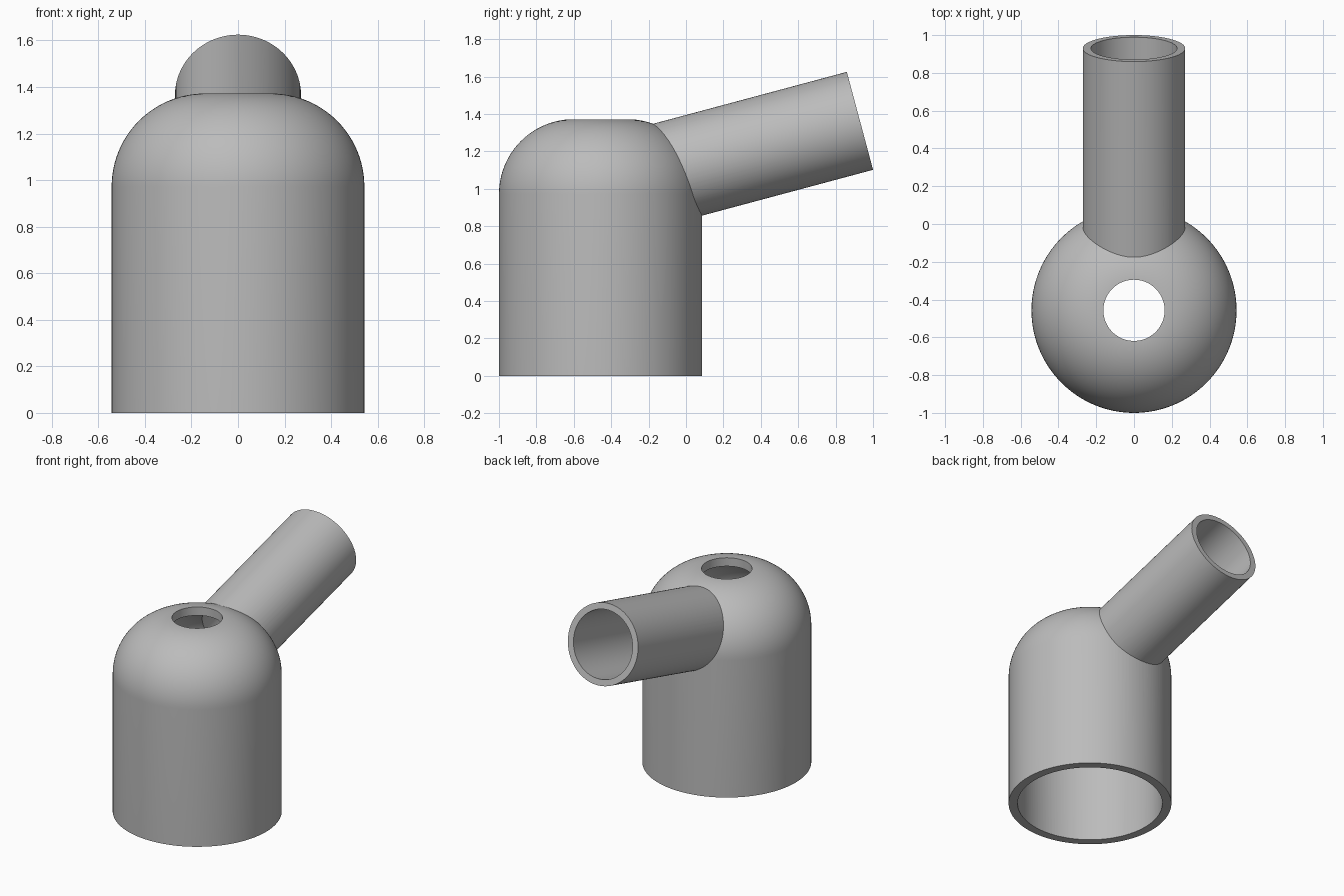
import bpy, bmesh, math
from mathutils import Vector, Matrix

SEGMENTS = 128
BODY_Y = -0.457
BODY_R, BODY_TOP = 0.543, 1.372
FILLET = 0.40
WALL = 0.06
TUBE_R, BORE_R = 0.271, 0.228
TILT = math.radians(15)
TUBE_END = Vector((0, 0.93, 1.363))
TUBE_DIR = Vector((0, math.cos(TILT), math.sin(TILT)))
TUBE_LEN = 1.17

cube = bpy.data.objects.get("Cube")
if cube:
    bpy.data.objects.remove(cube)

grey = bpy.data.materials.new("plain grey")
grey.use_nodes = True
colour = (0.5, 0.5, 0.5, 1)
grey.diffuse_color = colour
grey.node_tree.nodes["Principled BSDF"].inputs["Base Color"].default_value = colour


def finish(name, bm):
    bmesh.ops.remove_doubles(bm, verts=bm.verts, dist=1e-5)
    bmesh.ops.recalc_face_normals(bm, faces=bm.faces)
    mesh = bpy.data.meshes.new(name)
    bm.to_mesh(mesh)
    bm.free()
    mesh.materials.append(grey)
    obj = bpy.data.objects.new(name, mesh)
    bpy.context.collection.objects.link(obj)
    return obj


def domed_solid(name, radius, bottom, top, fillet):
    """Upright cylinder with a rounded top edge."""
    flat = radius - fillet
    profile = [(0, bottom), (radius, bottom)]
    for i in range(25):
        a = math.pi / 2 * i / 24
        profile.append((flat + fillet * math.cos(a), top - fillet + fillet * math.sin(a)))
    profile.append((0, top))
    bm = bmesh.new()
    verts = [bm.verts.new((r, BODY_Y, z)) for r, z in profile]
    edges = [bm.edges.new(pair) for pair in zip(verts, verts[1:])]
    bmesh.ops.spin(bm, geom=verts + edges, cent=(0, BODY_Y, 0), axis=(0, 0, 1),
                   angle=math.tau, steps=SEGMENTS, use_duplicate=False)
    return finish(name, bm)


def rod(name, radius, start, end):
    """Solid cylinder between two points."""
    axis = end - start
    place = Matrix.Translation((start + end) / 2) @ axis.to_track_quat("Z", "Y").to_matrix().to_4x4()
    bm = bmesh.new()
    bmesh.ops.create_cone(bm, cap_ends=True, segments=SEGMENTS, radius1=radius,
                          radius2=radius, depth=axis.length, matrix=place)
    return finish(name, bm)


def combine(target, tool, operation):
    mod = target.modifiers.new(operation.lower(), "BOOLEAN")
    mod.operation = operation
    mod.solver = "EXACT"
    mod.object = tool
    bpy.context.view_layer.objects.active = target
    bpy.ops.object.modifier_apply(modifier=mod.name)
    bpy.data.objects.remove(tool)


# Outer shell: domed body joined to the slanted tube
tube_start = TUBE_END - TUBE_DIR * TUBE_LEN
body = domed_solid("domed_body_with_tube", BODY_R, 0, BODY_TOP, FILLET)
combine(body, rod("tube", TUBE_R, tube_start, TUBE_END), "UNION")

# Hollow inside, tube bore and round hole in the top
combine(body, domed_solid("cavity", BODY_R - WALL, -0.1, BODY_TOP - WALL, FILLET - WALL), "DIFFERENCE")
combine(body, rod("bore", BORE_R, tube_start, TUBE_END + TUBE_DIR * 0.1), "DIFFERENCE")
combine(body, rod("top_hole", 0.162, Vector((0, BODY_Y, 1.2)), Vector((0, BODY_Y, 1.5))), "DIFFERENCE")

# Smooth shading with sharp rims
bpy.ops.object.select_all(action="DESELECT")
body.select_set(True)
bpy.context.view_layer.objects.active = body
bpy.ops.object.shade_smooth_by_angle(angle=math.radians(25))
